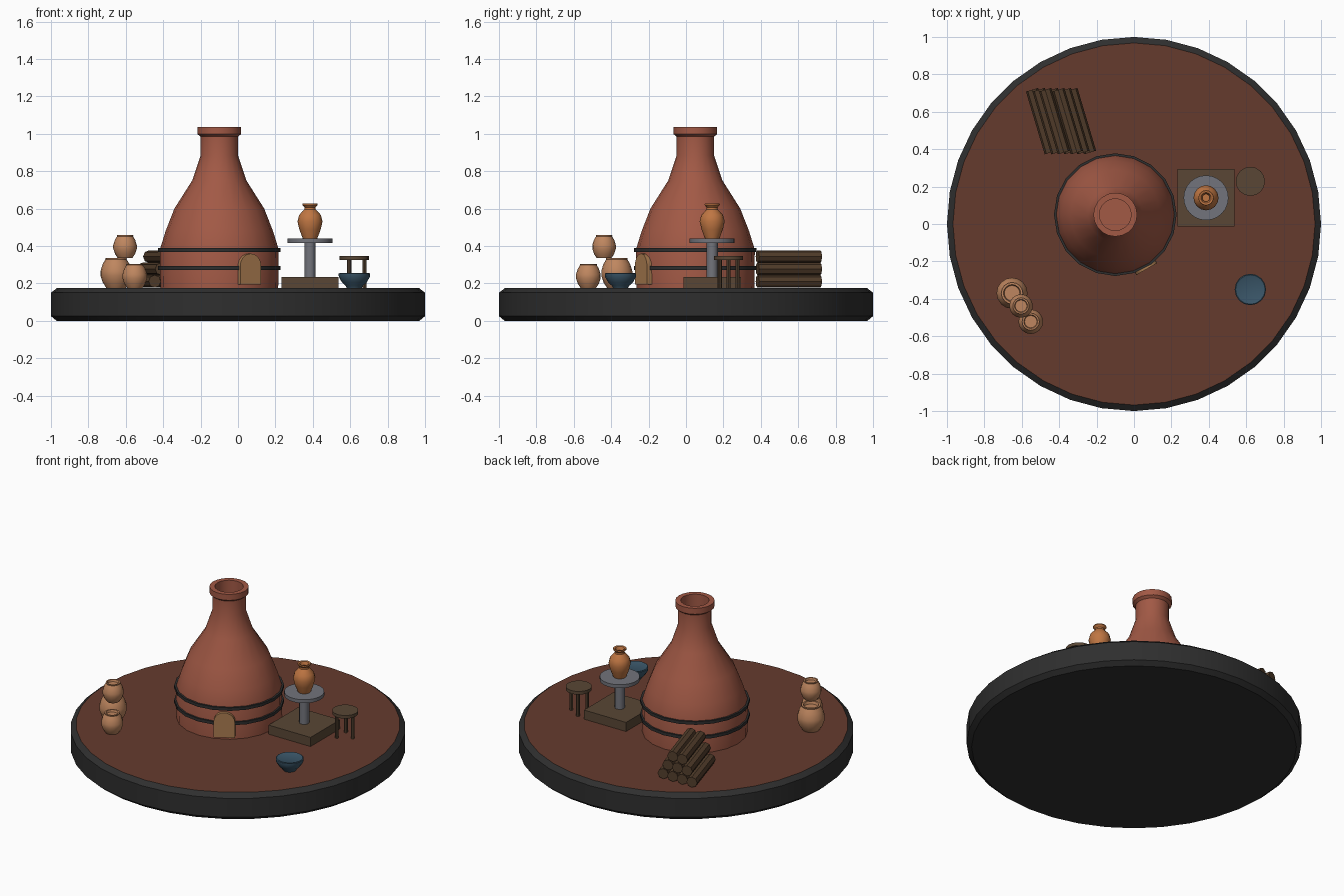
import bpy, bmesh
from math import sin, cos, pi, radians
from mathutils import Matrix, Vector

if "Cube" in bpy.data.objects:
    bpy.data.objects.remove(bpy.data.objects["Cube"], do_unlink=True)


def material(name, *rgb):
    m = bpy.data.materials.new(name)
    m.use_nodes = True
    m.diffuse_color = (*rgb, 1)
    bsdf = next(n for n in m.node_tree.nodes if n.type == 'BSDF_PRINCIPLED')
    bsdf.inputs["Base Color"].default_value = (*rgb, 1)
    return m


CHARCOAL = material("charcoal", .028, .028, .028)
EARTH = material("red earth", .13, .044, .027)
BRICK = material("kiln brick", .36, .10, .06)
DOOR = material("door tan", .40, .20, .08)
CLAY = material("pale clay", .52, .24, .115)
ORANGE = material("wet orange clay", .52, .18, .055)
WOOD = material("plank wood", .10, .062, .035)
BARK = material("log bark", .085, .047, .024)
METAL = material("wheel grey", .17, .175, .20)
GLAZE = material("blue glaze", .042, .092, .138)
GROUND = .175


def finish(name, bm, mats, smooth=True):
    bmesh.ops.recalc_face_normals(bm, faces=bm.faces)
    me = bpy.data.meshes.new(name)
    bm.to_mesh(me)
    bm.free()
    for m in mats:
        me.materials.append(m)
    if smooth:
        me.shade_smooth()
        me.set_sharp_from_angle(angle=radians(35))
    ob = bpy.data.objects.new(name, me)
    bpy.context.collection.objects.link(ob)
    return ob


def lathe(name, profile, mat, place=(0, 0, 0), sides=20, scale=1, smooth=True, extra=()):
    """Spin (radius, height) points about z and cap both ends."""
    bm = bmesh.new()
    rings = [[bm.verts.new((r * scale * cos(2 * pi * i / sides),
                            r * scale * sin(2 * pi * i / sides), z * scale))
              for i in range(sides)] for r, z in profile]
    for a, b in zip(rings, rings[1:]):
        for i in range(sides):
            j = (i + 1) % sides
            bm.faces.new((a[i], a[j], b[j], b[i]))
    bm.faces.new(rings[0][::-1])
    bm.faces.new(rings[-1])
    ob = finish(name, bm, (mat, *extra), smooth)
    ob.location = place
    return ob


def cylinder(name, r, z0, z1, mat, x, y, sides=12, smooth=True):
    return lathe(name, [(r, 0), (r, z1 - z0)], mat, (x, y, z0), sides, smooth=smooth)


# Round ground slab with chamfered edges and an earth top
slab = lathe("ground_slab", [(.97, 0), (1, .025), (1, .15), (.968, GROUND)],
             CHARCOAL, sides=36, extra=(EARTH,))
for p in slab.data.polygons:
    p.material_index = int(p.normal.z > .9)

# Bottle-shaped kiln with a hollow chimney mouth
KX, KY = -.1, .05
lathe("kiln", [(.315, GROUND), (.318, .38), (.287, .48), (.24, .6), (.145, .75),
               (.1, .885), (.1, .985), (.117, .998), (.117, 1.037), (.085, 1.037),
               (.085, .9)], BRICK, (KX, KY, 0))

# Iron bands around the kiln
for label, z in (("lower", .282), ("upper", .378)):
    lathe(label + "_kiln_band", [(.31, -.01), (.328, -.01), (.328, .01), (.31, .01)],
          CHARCOAL, (KX, KY, z))

# Arched kiln door: arch outline extruded backwards
bm = bmesh.new()
W, SPRING = .064, .1
outline = [(-W, 0), (W, 0)] + [(W * cos(pi * i / 10), SPRING + W * sin(pi * i / 10))
                               for i in range(11)]
face = bm.faces.new([bm.verts.new((x, 0, z)) for x, z in outline])
ext = bmesh.ops.extrude_face_region(bm, geom=[face])
bmesh.ops.translate(bm, vec=(0, .05, 0),
                    verts=[v for v in ext["geom"] if isinstance(v, bmesh.types.BMVert)])
door = finish("kiln_door", bm, (DOOR,))
door.rotation_euler.z = radians(30)
door.location = (KX + .336 * sin(radians(30)), KY - .336 * cos(radians(30)), .195)

# Potter's wheel: plank base, shaft, turntable
PX, PY = .385, .14
bm = bmesh.new()
bmesh.ops.create_cube(bm, size=1)
bmesh.ops.scale(bm, vec=(.306, .306, .06), verts=bm.verts)
base = finish("wheel_base", bm, (WOOD,), smooth=False)
base.location = (PX, PY, GROUND + .03)
cylinder("wheel_shaft", .03, .235, .417, METAL, PX, PY)
cylinder("wheel_turntable", .12, .417, .44, METAL, PX, PY, 24)

# Vase being thrown on the wheel
lathe("wheel_vase", [(.038, 0), (.057, .05), (.067, .093), (.058, .128), (.03, .158),
                     (.029, .168), (.041, .182), (.039, .188), (.028, .186), (.02, .165),
                     (.03, .15)], ORANGE, (PX, PY, .438), 16)

# Three-legged stool
SX, SY = .622, .228
cylinder("stool_seat", .078, .325, .346, WOOD, SX, SY, 16)
for i in range(3):
    a = 2 * pi * i / 3
    cylinder(f"stool_leg_{i + 1}", .011, GROUND, .326, WOOD,
             SX + .055 * cos(a), SY + .055 * sin(a), 8)

# Glazed bowl
lathe("glazed_bowl", [(.04, 0), (.046, .012), (.066, .03), (.083, .06), (.084, .077),
                      (.079, .08), (.07, .076)], GLAZE, (.622, -.35, GROUND), 16)

# Stack of clay pots, sized by belly radius
POT = [(.62, 0), (.85, .35), (1, .8), (1, 1.1), (.86, 1.55), (.68, 1.85), (.7, 1.95),
       (.56, 1.95), (.5, 1.75)]
for name, r, place in (("large_pot", .083, (-.652, -.37, GROUND)),
                       ("small_pot", .066, (-.552, -.522, GROUND)),
                       ("top_pot", .063, (-.604, -.438, .335))):
    lathe(name, POT, CLAY, place, 16, r)

# Firewood pyramid of four, three and two logs
axis = Vector((.1, -.335, 0))
for row, count in enumerate((4, 3, 2)):
    for i in range(count):
        log = cylinder(f"log_{row + 1}_{i + 1}", .034, -.175, .175, BARK, 0, 0, 8)
        log.data.transform(Matrix.Translation((0, 0, -.175)))
        log.rotation_euler = axis.to_track_quat('Z', 'Y').to_euler()
        log.location = (-.39 + (i - (count - 1) / 2) * .07, .55, .211 + row * .066)
